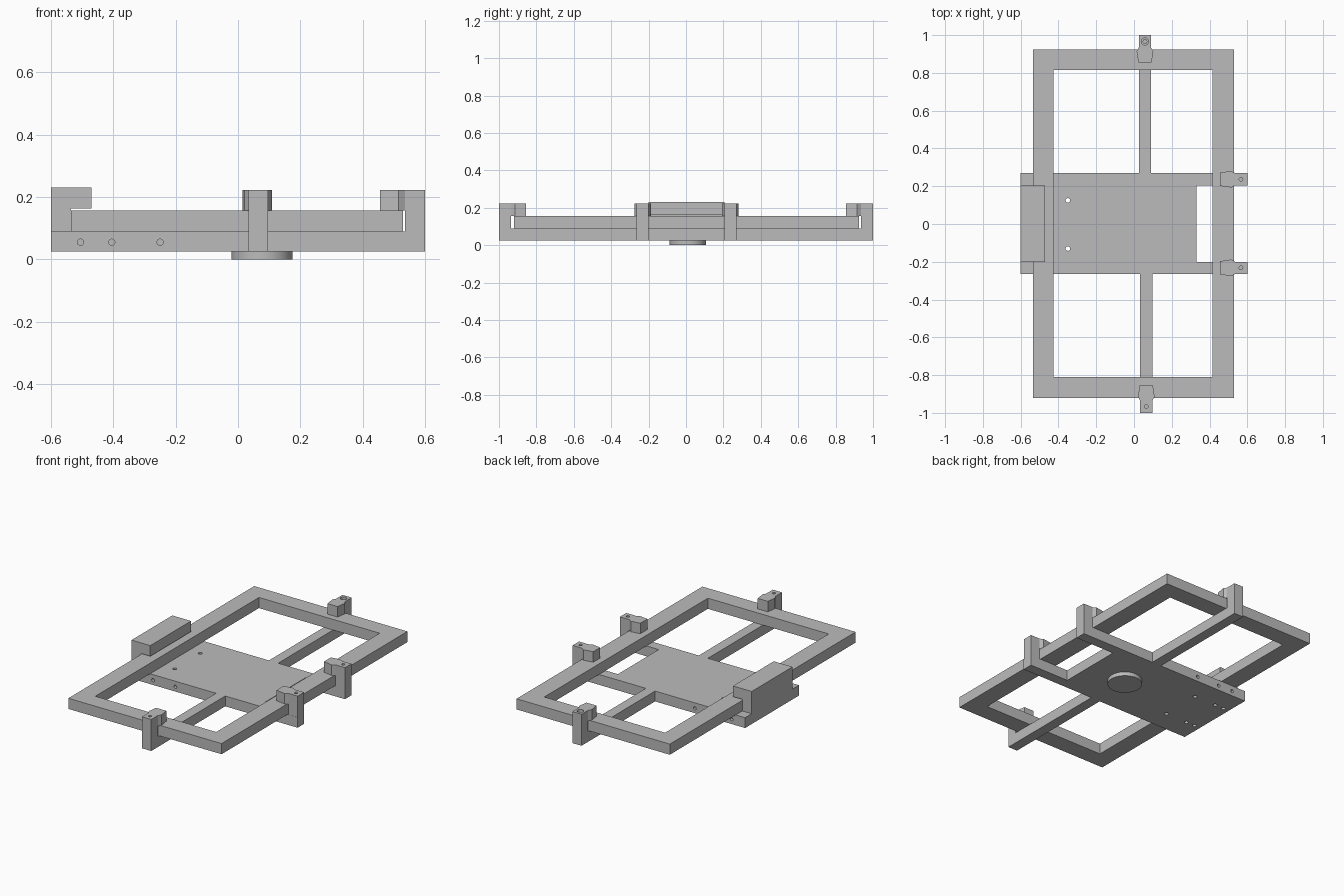
import bpy, bmesh
from math import pi
from mathutils import Matrix, Vector

cube = bpy.data.objects.get("Cube")
if cube:
    bpy.data.objects.remove(cube, do_unlink=True)

grey = bpy.data.materials.new("plain grey")
grey.use_nodes = True
grey.diffuse_color = (0.5, 0.5, 0.5, 1)
grey.node_tree.nodes["Principled BSDF"].inputs["Base Color"].default_value = (0.5, 0.5, 0.5, 1)


def finish(name, bm):
    bmesh.ops.recalc_face_normals(bm, faces=bm.faces)
    mesh = bpy.data.meshes.new(name)
    bm.to_mesh(mesh)
    bm.free()
    mesh.materials.append(grey)
    obj = bpy.data.objects.new(name, mesh)
    bpy.context.collection.objects.link(obj)
    return obj


def prism(name, outline, low, high):
    """Extrude a plan outline between two heights."""
    bm = bmesh.new()
    face = bm.faces.new([bm.verts.new((x, y, low)) for x, y in outline])
    top = bmesh.ops.extrude_face_region(bm, geom=[face])["geom"]
    verts = [v for v in top if isinstance(v, bmesh.types.BMVert)]
    bmesh.ops.translate(bm, verts=verts, vec=(0, 0, high - low))
    return finish(name, bm)


def rect(x0, x1, y0, y1):
    return [(x0, y0), (x1, y0), (x1, y1), (x0, y1)]


def rod(name, centre, radius, length, axis="Z", segments=24):
    bm = bmesh.new()
    turn = Matrix.Rotation(pi / 2, 4, "X") if axis == "Y" else Matrix()
    bmesh.ops.create_cone(bm, cap_ends=True, segments=segments, radius1=radius,
                          radius2=radius, depth=length,
                          matrix=Matrix.Translation(centre) @ turn)
    return finish(name, bm)


def cut(target, cutter):
    cutter.hide_render = True
    cutter.hide_viewport = True
    cutter.hide_set(True)
    mod = target.modifiers.new("cut", "BOOLEAN")
    mod.operation = "DIFFERENCE"
    mod.solver = "EXACT"
    mod.object = cutter


BASE, DECK, RIM, TOP = 0.025, 0.09, 0.157, 0.223

# Base plate with its screw holes
plate = prism("base_plate", rect(-0.6, 0.33, -0.265, 0.27), BASE, DECK)
for y in (-0.13, 0.125):
    for x in (-0.56, -0.5, -0.35):
        cut(plate, rod("plate_hole_cutter", (x, y, 0.05), 0.012, 0.2))
for y in (-0.265, 0.27):
    for x in (-0.505, -0.405, -0.25):
        cut(plate, rod("edge_hole_cutter", (x, y, 0.055), 0.01, 0.06, "Y"))

# Four arms reaching out from the plate
prism("front_arm", rect(0.033, 0.097, -1, -0.265), BASE, DECK)
prism("back_arm", rect(0.026, 0.09, 0.27, 1), BASE, DECK)
prism("left_front_arm", rect(0.33, 0.6, -0.265, -0.2), BASE, DECK)
prism("left_back_arm", rect(0.33, 0.6, 0.205, 0.27), BASE, DECK)

# Round boss underneath
boss = rod("round_boss", (0.077, 0.01, BASE / 2), 0.098, BASE, segments=64)
bpy.context.view_layer.objects.active = boss
boss.select_set(True)
bpy.ops.object.shade_smooth_by_angle()

# Rectangular picture-style frame lying on the plate
frame = prism("rectangular_frame", rect(-0.535, 0.53, -0.92, 0.925), DECK, RIM)
cut(frame, prism("frame_opening_cutter", rect(-0.425, 0.415, -0.81, 0.815), 0, 0.3))

# Long clamp block with an overhanging jaw
prism("clamp_wall", rect(-0.6, -0.536, -0.2, 0.205), DECK, 0.23)
prism("clamp_jaw", rect(-0.536, -0.47, -0.2, 0.205), 0.163, 0.23)


# Posts with tapered clips gripping the frame
def clip_post(name, tip, outward, bore):
    out = Vector(outward)
    side = Vector((-out.y, out.x))

    def plan(half):
        pts = [(d, w) for d, w in half] + [(d, -w) for d, w in reversed(half)]
        return [tuple(Vector(tip) - out * d + side * w) for d, w in pts]

    post = prism(name + "_post", plan([(0, 0.032), (0.065, 0.032)]), DECK, TOP)
    prism(name + "_clip", plan([(0.065, 0.032), (0.085, 0.044), (0.145, 0.035)]),
          RIM, TOP)
    spot = Vector(tip) - out * 0.034
    cut(post, rod(name + "_hole_cutter", (spot.x, spot.y, TOP), 0.01, 0.16))
    if bore:
        cut(post, rod(name + "_bore_cutter", (spot.x, spot.y, TOP), 0.019, 0.03))


clip_post("front", (0.065, -1), (0, -1), False)
clip_post("back", (0.058, 1), (0, 1), True)
clip_post("left_front", (0.6, -0.232), (1, 0), False)
clip_post("left_back", (0.6, 0.237), (1, 0), False)
